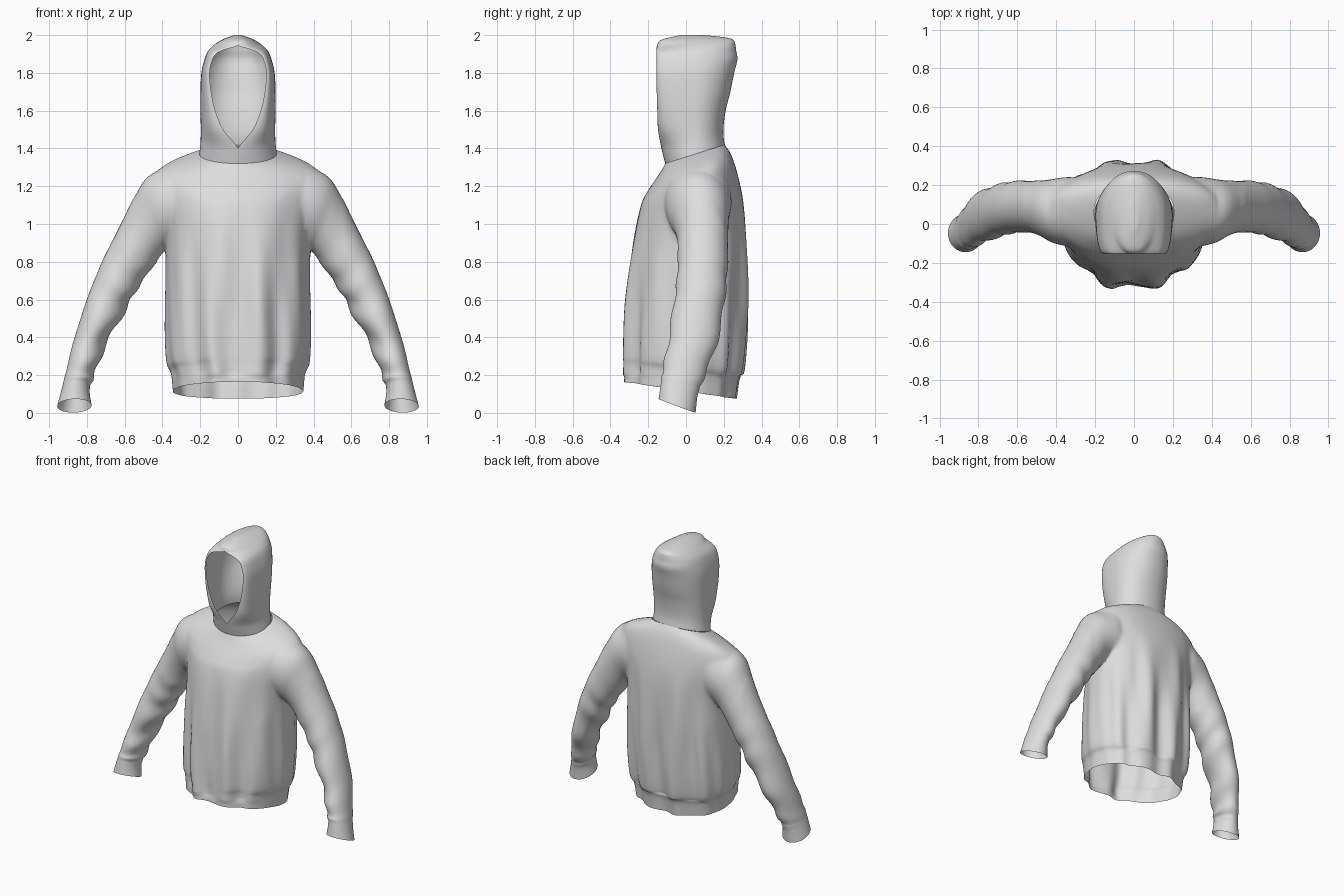
import bpy, bmesh, math
from math import sin, cos, pi

if "Cube" in bpy.data.objects:
    bpy.data.objects.remove(bpy.data.objects["Cube"])

fabric = bpy.data.materials.new("light grey fabric")
fabric.diffuse_color = (0.72, 0.73, 0.72, 1)
fabric.use_nodes = True
fabric.node_tree.nodes["Principled BSDF"].inputs["Base Color"].default_value = fabric.diffuse_color


def smooth_rows(rows, n):
    """Catmull-Rom interpolation of rows of numbers."""
    out = []
    for i in range(len(rows) - 1):
        p = [rows[max(i - 1, 0)], rows[i], rows[i + 1], rows[min(i + 2, len(rows) - 1)]]
        for k in range(n):
            t = k / n
            out.append(tuple(
                0.5 * (2 * b + (c - a) * t + (2 * a - 5 * b + 4 * c - d) * t * t
                       + (3 * b - a - 3 * c + d) * t ** 3)
                for a, b, c, d in zip(*p)))
    return out + [tuple(rows[-1])]


def spow(v, e):
    return math.copysign(abs(v) ** e, v)


def loft(name, rings, closed=True, caps=(False, False), cap_index=0):
    """Skin rings of points; caps are fans carrying their own material slot."""
    bm = bmesh.new()
    vs = [[bm.verts.new(p) for p in r] for r in rings]
    n = len(rings[0])
    for a, b in zip(vs, vs[1:]):
        for i in range(n if closed else n - 1):
            j = (i + 1) % n
            bm.faces.new((a[i], a[j], b[j], b[i]))
    for use, r in zip(caps, (vs[0], vs[-1])):
        if use:
            mid = bm.verts.new([sum(v.co[k] for v in r) / n for k in range(3)])
            for i in range(n if closed else n - 1):
                f = bm.faces.new((r[i], r[(i + 1) % n], mid))
                f.material_index = cap_index
    bmesh.ops.remove_doubles(bm, verts=bm.verts, dist=1e-5)
    bmesh.ops.recalc_face_normals(bm, faces=bm.faces)
    me = bpy.data.meshes.new(name)
    bm.to_mesh(me)
    bm.free()
    me.materials.append(fabric)
    if cap_index:
        me.materials.append(fabric)
    ob = bpy.data.objects.new(name, me)
    bpy.context.collection.objects.link(ob)
    return ob


# Torso with hem band: z front, z back, half width, y front, y back, y centre
torso_rows = [
    (.165, .075, .345, -.328, .262, .00),
    (.255, .170, .355, -.325, .275, .01),
    (.310, .235, .378, -.325, .295, .02),
    (.450, .420, .386, -.320, .312, .03),
    (.700, .700, .383, -.303, .322, .04),
    (.950, .950, .385, -.272, .318, .05),
    (1.10, 1.10, .410, -.240, .306, .06),
    (1.17, 1.21, .435, -.205, .286, .07),
    (1.23, 1.31, .430, -.165, .260, .07),
    (1.28, 1.375, .340, -.132, .235, .07),
    (1.32, 1.42, .205, -.110, .205, .06)]
rings = []
for zf, zb, hw, yf, yb, yc in smooth_rows(torso_rows, 6):
    ring = []
    for i in range(128):
        a = 2 * pi * i / 128
        c, s = cos(a), sin(a)
        th = a + pi / 2                      # zero at the front centre
        x = hw * spow(c, .95)
        y = yc + (yb - yc) * s ** .85 if s > 0 else yc - (yc - yf) * (-s) ** 1.0
        z = zf + (zb - zf) * (y - yf) / (yb - yf)
        # hanging vertical folds, fading toward the chest and sides
        fade = min(1, max(0, (1.15 - z) / .6)) * (.6 if z < .2 else 1)
        fold = fade * (-.023 * cos(10 * th + .4 * sin(4 * z)) * abs(s)
                       + .005 * sin(17 * th + 5 * z))
        ring.append((x + fold * c * .4, y + fold * s, z))
    rings.append(ring)
body = loft("hoodie_body", rings, caps=(True, True), cap_index=1)

# Sleeves: outer x,z, inner x,z, y centre, y radius, end tilt, wrinkle size
sleeve_rows = [
    (.27, 1.335, .23, .98, .07, .14, 0, 0),
    (.35, 1.318, .29, .93, .065, .18, 0, 0),
    (.43, 1.285, .345, .895, .065, .175, 0, 0),
    (.49, 1.245, .37, .87, .07, .163, 0, 0),
    (.54, 1.165, .395, .845, .08, .148, 0, 0),
    (.62, 1.00, .45, .775, .09, .135, 0, .001),
    (.72, .80, .54, .645, .085, .132, 0, .003),
    (.80, .60, .62, .50, .065, .132, .01, .005),
    (.865, .40, .70, .36, .035, .125, .02, .006),
    (.915, .20, .765, .19, -.018, .105, .03, .005),
    (.932, .13, .785, .125, -.035, .097, .033, 0),
    (.957, .035, .775, .04, -.047, .098, .036, 0)]


def sleeve(name, side):
    rings = []
    for k, (ox, oz, ix, iz, yc, ry, tilt, wr) in enumerate(smooth_rows(sleeve_rows, 7)):
        ring = []
        for i in range(48):
            a = 2 * pi * i / 48
            # creases run round the sleeve, strongest on the inner side
            w = wr * sin(k * .8 + 2.2 * sin(a) + sin(k * .3)) * (1 - .8 * cos(a))
            m = 1 + w / .11
            c, s = cos(a) * m / 2, sin(a) * m
            ring.append((side * ((ox + ix) / 2 + (ox - ix) * c), yc + ry * s,
                         (oz + iz) / 2 + (oz - iz) * c - tilt * s))
        rings.append(ring)
    return loft(name, rings, caps=(True, True), cap_index=1)


# Join sleeves to the torso, then open neck, hem and cuffs
for name, side in (("sleeve_right", 1), ("sleeve_left", -1)):
    arm = sleeve(name, side)
    mod = body.modifiers.new("join", "BOOLEAN")
    mod.operation, mod.solver, mod.object = "UNION", "EXACT", arm
    bpy.context.view_layer.objects.active = body
    bpy.ops.object.modifier_apply(modifier=mod.name)
    bpy.data.objects.remove(arm)
bm = bmesh.new()
bm.from_mesh(body.data)
bmesh.ops.delete(bm, geom=[f for f in bm.faces if f.material_index == 1], context="FACES")
# soften the joint between torso, armholes and shoulders
joint = [v for v in bm.verts if not v.is_boundary and .25 < abs(v.co.x) < .56 and v.co.z > .8]
for _ in range(12):
    bmesh.ops.smooth_vert(bm, verts=joint, factor=.5,
                          use_axis_x=True, use_axis_y=True, use_axis_z=True)
bm.to_mesh(body.data)
bm.free()
body.data.materials.clear()
body.data.materials.append(fabric)

# Hood: z front, z back, half width, face opening half width, y front, y back
hood_rows = [
    (1.32, 1.42, .205, 0, -.110, .205),
    (1.40, 1.47, .198, 0, -.130, .198),
    (1.50, 1.53, .197, .078, -.148, .200),
    (1.60, 1.61, .199, .120, -.152, .212),
    (1.70, 1.70, .199, .142, -.155, .235),
    (1.80, 1.80, .194, .150, -.155, .255),
    (1.87, 1.87, .178, .135, -.155, .272),
    (1.905, 1.915, .162, .110, -.155, .266),
    (1.925, 1.945, .142, .065, -.155, .262),
    (1.945, 1.968, .115, 0, -.153, .255),
    (1.975, 1.985, .075, 0, -.130, .225),
    (2.0, 2.0, .020, 0, -.030, .100)]
rings = []
for zf, zb, hw, op, yf, yb in smooth_rows(hood_rows, 5):
    op, yc, half = max(0, op), .05 if yb > .12 else .03, []
    e = .75 + .22 * min(1, max(0, (1.5 - zf) / .18))   # rounder toward the neck
    for i in range(37):
        a = pi * i / 36 - pi / 2             # front edge round to back centre
        c, s = max(0, cos(a)), sin(a)
        if s < 0:
            x, y = op + (hw - op) * c ** e, yc + (yc - yf) * s
        else:
            x, y = hw * c ** .92, yc + (yb - yc) * s
        half.append((x if i < 36 else 0, y, zf + (zb - zf) * (y - yf) / (yb - yf)))
    rings.append(half + [(-x, y, z) for x, y, z in half[-2::-1]])
hood = loft("hood", rings, closed=False, caps=(False, True))

for ob in (body, hood):
    bpy.ops.object.select_all(action="DESELECT")
    ob.select_set(True)
    bpy.context.view_layer.objects.active = ob
    bpy.ops.object.shade_smooth_by_angle(angle=math.radians(60))
